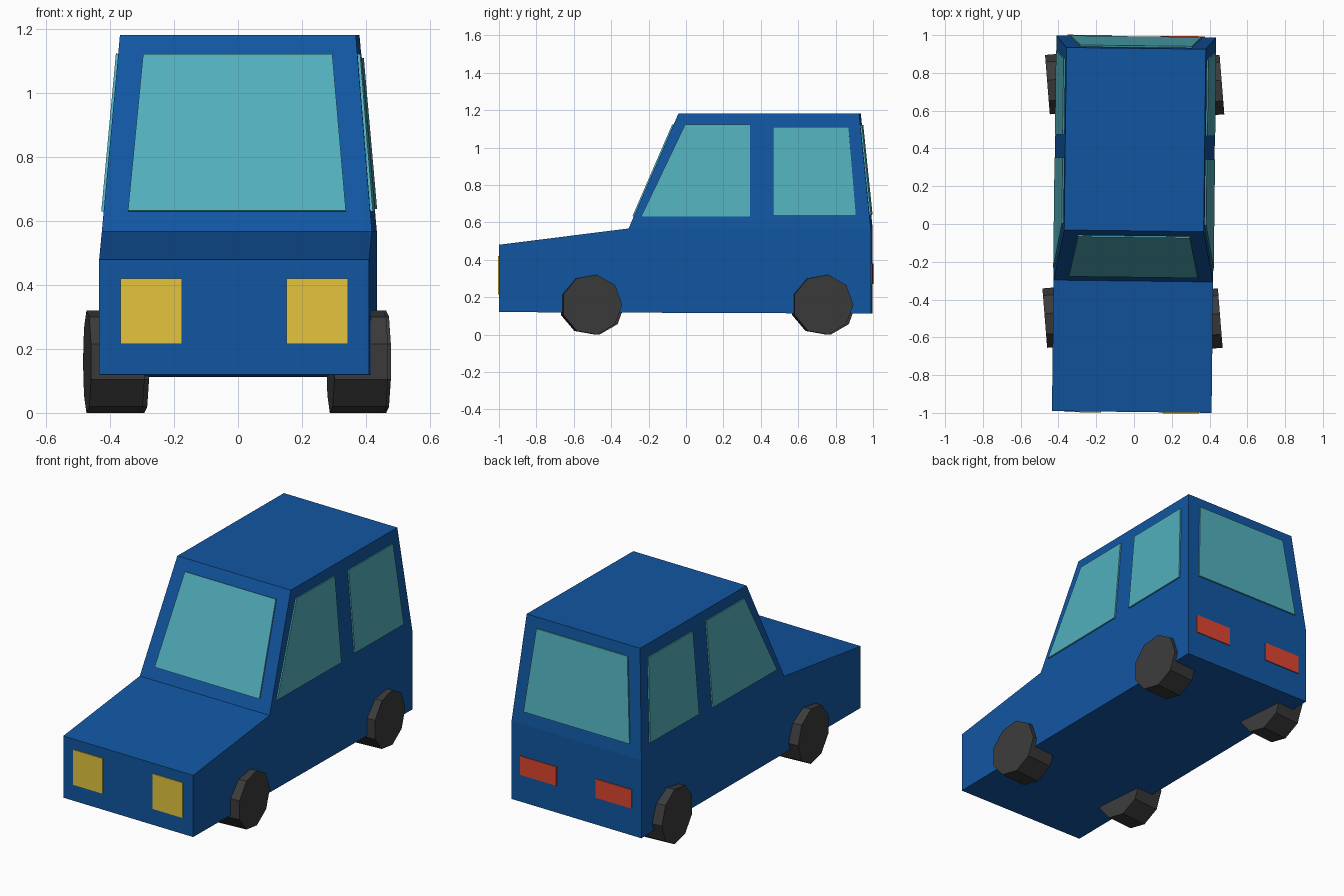
import bpy, bmesh, math
from mathutils import Matrix, Vector

if "Cube" in bpy.data.objects:
    bpy.data.objects.remove(bpy.data.objects["Cube"])


def material(name, r, g, b):
    m = bpy.data.materials.new(name)
    lin = [((c / 255 + 0.055) / 1.055) ** 2.4 for c in (r, g, b)]
    m.diffuse_color = (*lin, 1)
    m.use_nodes = True
    m.node_tree.nodes["Principled BSDF"].inputs["Base Color"].default_value = m.diffuse_color
    return m


blue = material("blue paint", 17, 86, 162)
glass = material("teal glass", 82, 176, 188)
yellow = material("yellow lamp", 228, 197, 62)
red = material("red lamp", 222, 69, 49)
rubber = material("dark rubber", 59, 59, 59)

TURN = Matrix.Rotation(-0.012, 4, 'Z')   # the body sits very slightly turned


def finish(bm, name, mat, matrix):
    mesh = bpy.data.meshes.new(name)
    bm.transform(matrix)
    bm.to_mesh(mesh)
    bm.free()
    mesh.materials.append(mat)
    ob = bpy.data.objects.new(name, mesh)
    bpy.context.collection.objects.link(ob)
    return ob


# Body: side profile (half width, y, z), mirrored and bridged
W, WR, BELT, ROOF = 0.4225, 0.369, 0.567, 1.182
profile = [(W, -0.995, 0.12), (W, -0.995, 0.48), (W, -0.302, BELT), (WR, -0.036, ROOF),
           (WR, 0.93, ROOF), (W, 0.993, BELT), (W, 0.993, 0.112)]
bm = bmesh.new()
right = [bm.verts.new(p) for p in profile]
left = [bm.verts.new((-x, y, z)) for x, y, z in profile]
n = len(profile)
for i in range(n):
    j = (i + 1) % n
    bm.faces.new((right[i], right[j], left[j], left[i]))
for side in (right, left):
    bm.faces.new([side[i] for i in (0, 1, 2, 5, 6)])   # below the belt line
    bm.faces.new([side[i] for i in (2, 3, 4, 5)])      # cabin side
bmesh.ops.recalc_face_normals(bm, faces=bm.faces)
finish(bm, "body", blue, TURN)


def plate(name, mat, corners, outward, thick=0.008):
    """Thin panel lying on the body, raised along its outward normal."""
    bm = bmesh.new()
    f = bm.faces.new([bm.verts.new(c) for c in corners])
    f.normal_update()
    nrm = f.normal.copy()
    if nrm.dot(Vector(outward)) < 0:
        nrm.negate()
    ext = bmesh.ops.extrude_face_region(bm, geom=[f], use_keep_orig=True)
    verts = [v for v in ext["geom"] if isinstance(v, bmesh.types.BMVert)]
    bmesh.ops.translate(bm, verts=verts, vec=nrm * thick)
    bmesh.ops.recalc_face_normals(bm, faces=bm.faces)
    finish(bm, name, mat, TURN)


def slope(z, low, high):
    return low + (high - low) * (z - BELT) / (ROOF - BELT)


# Windscreen and rear window
ends = [("windscreen", -0.302, -0.036, -1, 0.341, 0.63, 0.296, 1.12),
        ("rear_window", 0.993, 0.93, 1, 0.345, 0.64, 0.296, 1.12)]
for name, y0, y1, d, wb, zb, wt, zt in ends:
    plate(name, glass, [(x, slope(z, y0, y1), z) for x, z in
                        ((-wb, zb), (wb, zb), (wt, zt), (-wt, zt))], (0, d, 0))

# Side windows and lamps on both sides
front_win = [(-0.235, 0.63), (0.347, 0.63), (0.347, 1.123), (0.0, 1.123)]
rear_win = [(0.47, 0.638), (0.913, 0.638), (0.873, 1.11), (0.47, 1.11)]
for s, tag in ((1, "right"), (-1, "left")):
    for name, pts in (("front_side_window", front_win), ("rear_side_window", rear_win)):
        plate(f"{name}_{tag}", glass, [(s * slope(z, W, WR), y, z) for y, z in pts], (s, 0, 0))
    for name, mat, y, d, x0, x1, z0, z1 in (
            ("headlight", yellow, -0.995, -1, 0.163, 0.356, 0.215, 0.42),
            ("tail_light", red, 0.993, 1, 0.128, 0.363, 0.27, 0.38)):
        plate(f"{name}_{tag}", mat, [(s * x0, y, z0), (s * x1, y, z0),
                                     (s * x1, y, z1), (s * x0, y, z1)], (0, d, 0), 0.005)

# Wheels: nine-sided cylinders, slightly steered
R, L = 0.1625, 0.168
steer = Matrix.Rotation(0.08, 4, 'Z')
for name, x, y in (("front_left_wheel", -0.472, -0.503), ("front_right_wheel", 0.457, -0.503),
                   ("rear_left_wheel", -0.458, 0.733), ("rear_right_wheel", 0.466, 0.733)):
    s = math.copysign(1, x)
    bm = bmesh.new()
    bmesh.ops.create_cone(bm, cap_ends=True, segments=9, radius1=R, radius2=R, depth=L)
    # put one corner towards +y, whatever the primitive starts with
    bm.verts.ensure_lookup_table()
    v = bm.verts[0].co
    bm.transform(Matrix.Rotation(math.pi / 2 - math.atan2(v.y, v.x), 4, 'Z'))
    bm.transform(Matrix.Rotation(math.pi / 2, 4, 'Y'))
    finish(bm, name, rubber,
           Matrix.Translation((x, y, 0.16)) @ steer @ Matrix.Translation((-s * L / 2, 0, 0)))
